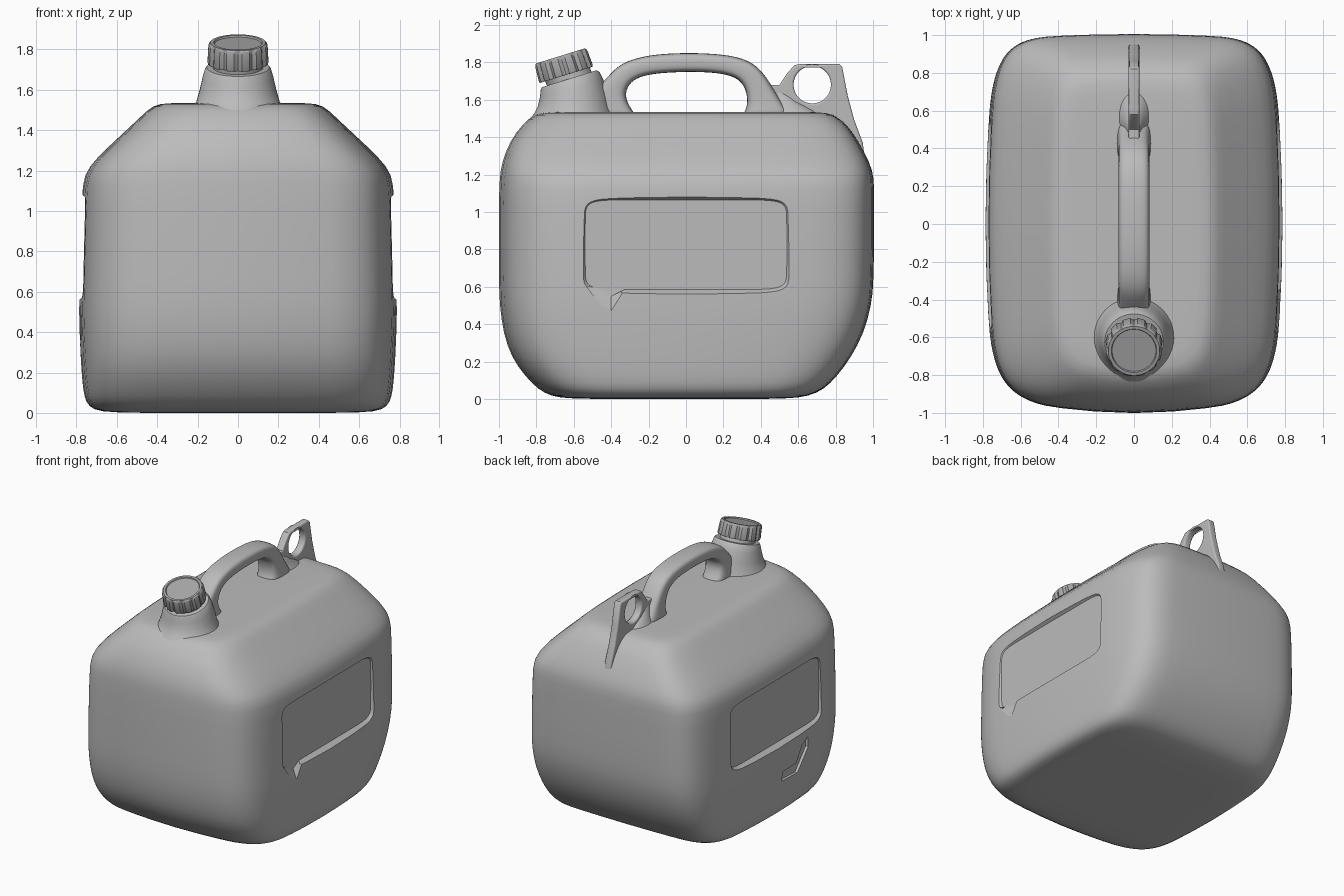
import bpy, bmesh
from math import sin, cos, pi, radians, copysign
from mathutils import Vector

cube = bpy.data.objects.get("Cube")
if cube:
    bpy.data.objects.remove(cube)


def material(name, value):
    m = bpy.data.materials.new(name)
    m.use_nodes = True
    colour = (value, value, value, 1)
    m.diffuse_color = colour
    m.node_tree.nodes["Principled BSDF"].inputs["Base Color"].default_value = colour
    return m


BODY = material("body grey", 0.5)
CAP = material("cap grey", 0.4)


def loft(name, rings, mat):
    """Skin a list of closed point rings and cap both ends."""
    bm = bmesh.new()
    rows = [[bm.verts.new(p) for p in ring] for ring in rings]
    n = len(rows[0])
    for a, b in zip(rows, rows[1:]):
        for i in range(n):
            j = (i + 1) % n
            bm.faces.new((a[i], a[j], b[j], b[i]))
    bm.faces.new(rows[0])
    bm.faces.new(rows[-1])
    bmesh.ops.recalc_face_normals(bm, faces=bm.faces)
    mesh = bpy.data.meshes.new(name)
    bm.to_mesh(mesh)
    bm.free()
    mesh.materials.append(mat)
    ob = bpy.data.objects.new(name, mesh)
    bpy.context.collection.objects.link(ob)
    return ob


def angles(n):
    return [2 * pi * i / n for i in range(n)]


def select(ob):
    bpy.ops.object.select_all(action="DESELECT")
    ob.select_set(True)
    bpy.context.view_layer.objects.active = ob


def smooth(ob, angle=35):
    select(ob)
    bpy.ops.object.shade_smooth_by_angle(angle=radians(angle))


def subdivide(ob, levels):
    mod = ob.modifiers.new("round", "SUBSURF")
    mod.levels = mod.render_levels = levels
    select(ob)
    bpy.ops.object.modifier_apply(modifier=mod.name)


def cut(ob, cutter):
    mod = ob.modifiers.new("cut", "BOOLEAN")
    mod.operation, mod.solver, mod.object = "DIFFERENCE", "EXACT", cutter
    select(ob)
    bpy.ops.object.modifier_apply(modifier=mod.name)
    bpy.data.objects.remove(cutter)


def power(v, e):
    return copysign(abs(v) ** e, v)


# Tank: squarish cross-sections with bulging sides and front
def tank_ring(z, half, front, back):
    ring = []
    for a in angles(48):
        u, v = power(cos(a), 0.25), power(sin(a), 0.25)
        mid, depth = (front + back) / 2, (back - front) / 2
        bulge = 0.11 if v < 0 else 0.03
        ring.append((half * u * (1 - 0.08 * v * v), mid + depth * v * (1 - bulge * u * u), z))
    return ring


TANK = [(0, .3, -.3, .25), (0, .64, -.64, .55), (.015, .725, -.73, .66), (.05, .762, -.8, .74),
        (.12, .776, -.87, .81), (.22, .784, -.945, .885), (.35, .791, -.99, .955),
        (.5, .796, -1.01, .995), (.62, .793, -1.015, 1.01), (1.08, .782, -1.015, 1.01),
        (1.18, .772, -1.01, 1.01), (1.26, .712, -1, .99), (1.38, .58, -.955, .925),
        (1.47, .483, -.885, .865), (1.525, .425, -.82, .79), (1.535, .36, -.75, .72),
        (1.535, .2, -.5, .5)]
tank = loft("tank", [tank_ring(*row) for row in TANK], BODY)
subdivide(tank, 1)


# Recessed label panels on both sides, with rounded corners
def panel_ring(x, grow):
    return [(x, (0.55 + grow) * power(cos(a), 0.2), 0.825 + (0.25 + grow) * power(sin(a), 0.2))
            for a in angles(32)]


for side in (-1, 1):
    cut(tank, loft("panel_cutter", [panel_ring(side * 0.747, -0.01), panel_ring(side * 0.81, 0.03)], BODY))

# Small notches below the panels
notch = [(-.53, .6), (-.4, .43), (-.3, .6)]
cut(tank, loft("notch_cutter", [[(0.747, y, 0.6 + (z - 0.6) * 0.3) for y, z in notch],
                               [(0.79, y, z) for y, z in notch]], BODY))
slot = [(-.37, .51), (-.29, .47), (-.22, .36), (-.05, .36), (-.05, .29), (-.24, .28), (-.37, .43)]
cut(tank, loft("slot_cutter", [[(x, y, z) for y, z in slot] for x in (-0.755, -0.82)], BODY))
smooth(tank, 30)


# Neck leaning forward, with a collar
def tilted_ring(y, z, r, tilt):
    return [(r * cos(a), y + r * sin(a) * cos(tilt), z + r * sin(a) * sin(tilt)) for a in angles(48)]


NECK = [(-.62, 1.4, .29, 0), (-.615, 1.48, .245, .03), (-.607, 1.54, .207, .08), (-.605, 1.6, .19, .18),
        (-.612, 1.66, .176, .28), (-.62, 1.7, .164, .3), (-.624, 1.712, .155, .3),
        (-.624, 1.712, .125, .3), (-.64, 1.75, .125, .3)]
smooth(loft("neck", [tilted_ring(*row) for row in NECK], BODY))


# Screw cap with scalloped grip and a sunken top
def cap_ring(r, z, flute):
    ring = []
    for a in angles(96):
        k = r - flute * max(0, cos(12 * a))
        ring.append((k * cos(a), k * sin(a), z))
    return ring


CAP_ROWS = [(.13, 0, 0), (.149, 0, .011), (.152, .01, .012), (.148, .085, .012),
            (.144, .099, .01), (.136, .106, 0), (.12, .106, 0), (.116, .098, 0)]
cap = loft("cap", [cap_ring(*row) for row in CAP_ROWS], CAP)
cap.location = (0, -0.64, 1.733)
cap.rotation_euler.x = 0.3
smooth(cap, 30)

# Carrying handle: (outer y, outer z, inner y, inner z, half width)
HANDLE = [(-.52, 1.5, -.25, 1.5, .09), (-.52, 1.56, -.29, 1.545, .085), (-.5, 1.64, -.325, 1.61, .08),
          (-.42, 1.72, -.315, 1.67, .08), (-.35, 1.8, -.27, 1.715, .08), (-.2, 1.842, -.18, 1.74, .08),
          (0, 1.853, 0, 1.75, .08), (.2, 1.845, .17, 1.745, .08), (.34, 1.815, .27, 1.72, .08),
          (.42, 1.74, .315, 1.67, .08), (.48, 1.64, .33, 1.6, .08), (.53, 1.56, .32, 1.545, .085),
          (.58, 1.5, .29, 1.5, .095)]


def handle_ring(oy, oz, iy, iz, w):
    outer, inner = Vector((0, oy, oz)), Vector((0, iy, iz))
    ring = []
    for a in angles(16):
        p = (outer + inner) / 2 + (outer - inner) / 2 * power(cos(a), 0.6)
        p.x = w * 1.03 * power(sin(a), 0.6)
        ring.append(p)
    return ring


handle = loft("handle", [handle_ring(*row) for row in HANDLE], BODY)
subdivide(handle, 2)
smooth(handle, 50)

# Rear tab with a round hole, drawn flat and stood upright
data = bpy.data.curves.new("rear_tab", "CURVE")
data.dimensions, data.fill_mode = "2D", "BOTH"
data.extrude, data.bevel_depth, data.bevel_resolution, data.offset = 0.018, 0.01, 2, -0.01
outline = [(.4, 1.45), (.45, 1.68), (.5, 1.68), (.54, 1.74), (.58, 1.785), (.61, 1.79), (.82, 1.79),
           (.835, 1.775), (.865, 1.62), (.9, 1.49), (.945, 1.37), (.96, 1.25), (.8, 1.25)]
hole = [(.675 + .1 * cos(a), 1.68 + .1 * sin(a)) for a in angles(32)]
for points in (outline, hole):
    spline = data.splines.new("POLY")
    spline.points.add(len(points) - 1)
    for p, (y, z) in zip(spline.points, points):
        p.co = (y, z, 0, 1)
    spline.use_cyclic_u = True
data.materials.append(BODY)
tab = bpy.data.objects.new("rear_tab", data)
bpy.context.collection.objects.link(tab)
tab.rotation_euler = (pi / 2, 0, pi / 2)
select(tab)
bpy.ops.object.convert(target="MESH")
smooth(tab)

# Flared foot where handle, tab and tank meet: (z, half width, front, back)
FOOT = [(1.48, .11, .42, .74), (1.54, .075, .44, .69), (1.59, .045, .45, .6), (1.66, .02, .45, .52)]
foot = loft("tab_foot", [[(w * cos(a), (f + b) / 2 + (b - f) / 2 * sin(a), z) for a in angles(24)]
                         for z, w, f, b in FOOT], BODY)
smooth(foot, 60)
